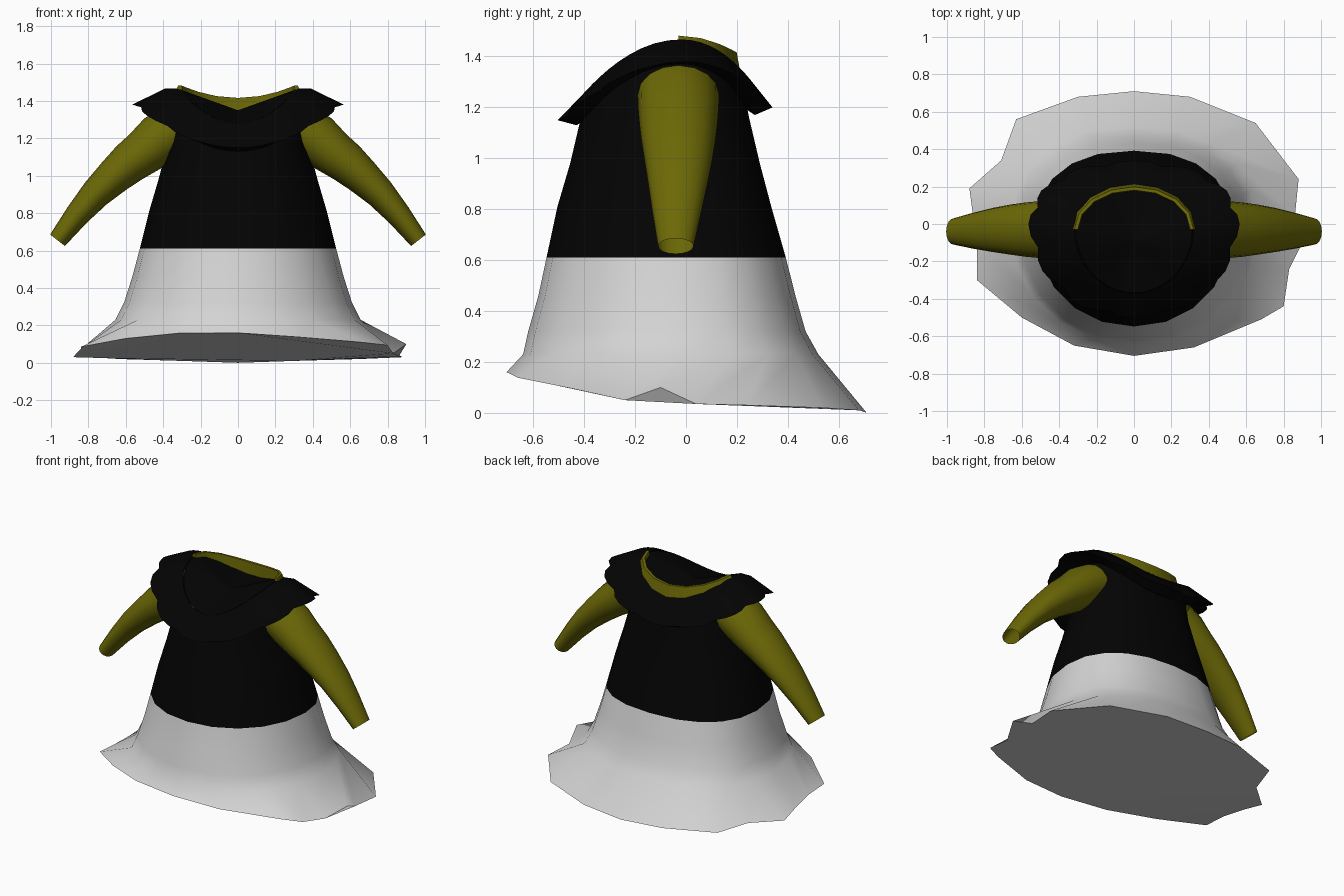
import bpy, math
from mathutils import Vector

if "Cube" in bpy.data.objects:
    bpy.data.objects.remove(bpy.data.objects["Cube"])


def material(name, rgb):
    m = bpy.data.materials.new(name)
    m.diffuse_color = (*rgb, 1)
    m.use_nodes = True
    m.node_tree.nodes["Principled BSDF"].inputs["Base Color"].default_value = m.diffuse_color
    return m


BLACK = material("black cloth", (0.001, 0.001, 0.001))
OLIVE = material("olive cloth", (0.15, 0.14, 0.002))
WHITE = material("white cloth", (0.655, 0.655, 0.655))


def loft(name, rings, mats, caps=(), rule=None, angle=50):
    """Skin a list of closed rings that have equal point counts."""
    n = len(rings[0])
    verts = [p for r in rings for p in r]
    faces = [(a * n + i, a * n + (i + 1) % n, (a + 1) * n + (i + 1) % n, (a + 1) * n + i)
             for a in range(len(rings) - 1) for i in range(n)]
    faces += caps
    me = bpy.data.meshes.new(name)
    me.from_pydata(verts, [], faces)
    for m in mats:
        me.materials.append(m)
    if rule:
        for p in me.polygons:
            p.material_index = rule(p.center)
    ob = bpy.data.objects.new(name, me)
    bpy.context.collection.objects.link(ob)
    bpy.ops.object.select_all(action='DESELECT')
    ob.select_set(True)
    bpy.context.view_layer.objects.active = ob
    bpy.ops.object.shade_smooth_by_angle(angle=math.radians(angle))
    return ob


def ring(n, rx, front, back, z, mid=-.02, square=(.96, .86)):
    """Oval ring from the front, widest at y = mid; z may depend on (cos, sin)."""
    pts = []
    for i in range(n):
        t = 2 * math.pi * i / n - math.pi / 2
        c, s = math.cos(t), math.sin(t)
        e = square[0] if s < 0 else square[1]
        x = rx * math.copysign(abs(c) ** e, c)
        y = mid + abs(s) ** e * (front - mid if s < 0 else back - mid)
        pts.append((x, y, z(c, s) if callable(z) else z))
    return pts


def slope(side, front, back):
    """Height that drops from the sides to the front and the back."""
    return lambda c, s: side - (side - (front if s < 0 else back)) * s * s


# Dress body: uneven hem, flared skirt, black bodice above a level seam
hem = [(0, -.705, .16), (.32, -.66, .138), (.68, -.51, .108), (.80, -.44, .094), (.83, -.24, .05),
       (.90, -.10, .10), (.86, .04, .035), (.88, .24, .03), (.65, .54, .02), (.30, .68, .01),
       (0, .71, 0), (-.30, .68, .01), (-.63, .56, .02), (-.71, .34, .025), (-.88, .19, .03),
       (-.86, .04, .055), (-.84, -.13, .075), (-.84, -.30, .085), (-.60, -.50, .13), (-.32, -.65, .158)]
body = [hem] + [ring(20, *r) for r in (
    (.655, -.64, .52, .23), (.61, -.62, .47, .32), (.565, -.58, .43, .46), (.525, -.548, .392, .61),
    (.475, -.505, .335, .81), (.425, -.455, .29, .98), (.38, -.415, .25, 1.15))]
body.append(ring(20, .36, -.395, .225, slope(1.32, 1.22, 1.27)))
body.append(ring(20, .31, -.36, .18, slope(1.445, 1.26, 1.33)))
hem_caps = [tuple(range(19, 13, -1)), tuple(range(14, -1, -1)) + (19,)]
loft("dress_body", body, [WHITE, BLACK], hem_caps, rule=lambda c: 1 if c.z > .61 else 0)

# Ruffled collar: rises off the neck, flares to a scalloped edge, tucks under
N = 48
outer = []
for i, (x, y, z) in enumerate(ring(N, .565, -.505, .34, slope(1.38, 1.15, 1.20), 0, (1.0, .92))):
    k = (1.0, .985, .94, .985)[i % 4]
    outer.append((x * k, -.06 + (y + .06) * k, z))
collar = [ring(N, .318, -.37, .205, slope(1.465, 1.28, 1.345), -.03, (1, 1)),
          ring(N, .39, -.42, .26, slope(1.467, 1.235, 1.30), -.02, (1, .95)),
          outer,
          ring(N, .46, -.43, .27, slope(1.37, 1.13, 1.17), -.02, (1, .92)),
          ring(N, .36, -.40, .24, slope(1.38, 1.15, 1.19))]
loft("ruffled_collar", collar, [BLACK], angle=35)

# Neck filler: saddle-shaped panel closing the neck opening
rim = ring(N, .312, -.368, .185, slope(1.462, 1.28, 1.335), -.03, (1, 1))
loft("neck_panel", [rim, [(0, -.09, 1.35)] * N], [BLACK])

# Standing neckband around the back half of the neck
band = [[], [], [], []]
for i in range(9):
    t = math.pi * i / 8
    c, s = math.cos(t), math.sin(t)
    top = 1.482 - .066 * s * s
    low = 1.455 - .125 * s * s
    for row, (g, z) in zip(band, ((0.02, low), (0.004, top), (-.014, top), (-.018, low))):
        row.append(((.315 + g) * c, -.03 + (.225 + g) * s, z))
loft("neckband", [list(r) for r in zip(*band)], [OLIVE], [(3, 2, 1, 0), (32, 33, 34, 35)])

# Sleeves: open tapered oval tubes (x, y, z, radius in plane, radius in y)
path = [(.33, -.03, 1.25, .135, .160), (.42, -.03, 1.195, .138, .158), (.505, -.03, 1.125, .122, .152),
        (.58, -.03, 1.07, .112, .145), (.66, -.03, 1.0, .098, .134), (.76, -.032, .905, .082, .117),
        (.86, -.036, .79, .066, .096), (.965, -.04, .655, .05, .07)]
for side, label in ((1, "right"), (-1, "left")):
    rings = []
    for i, (x, y, z, a, b) in enumerate(path):
        p, q = path[max(i - 1, 0)], path[min(i + 1, len(path) - 1)]
        d = Vector((q[0] - p[0], 0, q[2] - p[2])).normalized()
        rg = []
        for k in range(16):
            t = -side * 2 * math.pi * k / 16
            u, v = a * math.cos(t), b * math.sin(t)
            rg.append((side * (x - d.z * u), y + v, z + d.x * u))
        rings.append(rg)
    loft("sleeve_" + label, rings, [OLIVE])
